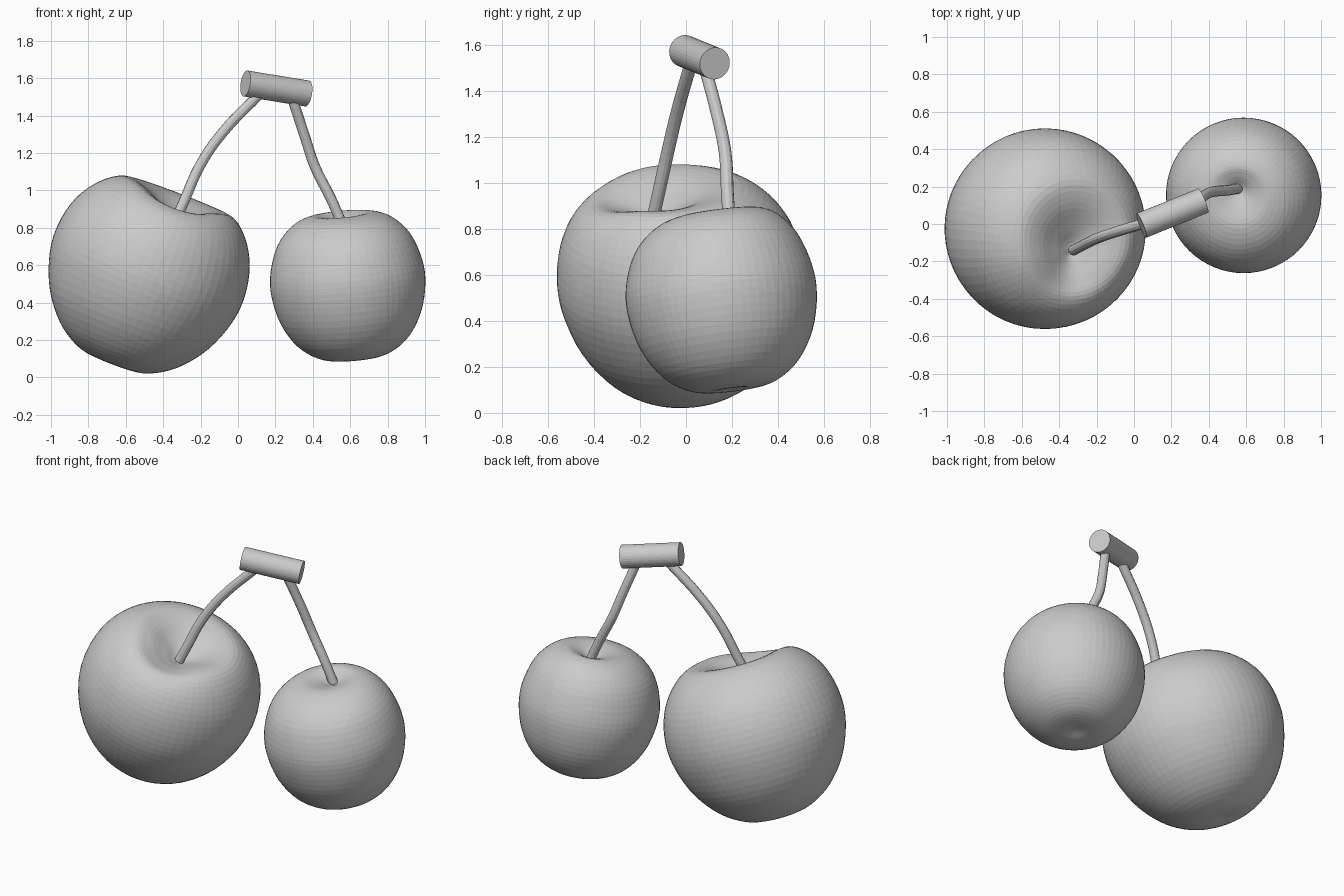
import bpy, bmesh, math
from mathutils import Vector, Matrix

if "Cube" in bpy.data.objects:
    bpy.data.objects.remove(bpy.data.objects["Cube"])


def smooth_path(pts, steps):
    # Catmull-Rom through the profile points
    p = [Vector(q) for q in pts]
    p = [Vector((-p[1].x, p[1].y))] + p + [Vector((-p[-2].x, p[-2].y))]
    out = []
    for i in range(1, len(p) - 2):
        a, b, c, d = p[i - 1:i + 3]
        for s in range(steps):
            t = s / steps
            out.append(0.5 * (2 * b + (c - a) * t + (2 * a - 5 * b + 4 * c - d) * t * t
                              + (3 * b - a - 3 * c + d) * t ** 3))
    return out + [p[-2]]


def cherry(name, centre, profile, tilt_x, tilt_y, shift, notch, segs=64):
    rings = smooth_path(profile, 4)
    rmax = max(r.x for r in rings)
    rot = Matrix.Rotation(math.radians(tilt_y), 3, 'Y') @ Matrix.Rotation(math.radians(tilt_x), 3, 'X')

    def place(r, z, a):
        x, y = r * math.cos(a), r * math.sin(a)
        if z > 0.1:
            # move the stem dimple off centre and dip the rim at the front
            f = (1 - r / rmax) ** 1.3
            x += shift[0] * f
            y += shift[1] * f
            front = max(0, -math.sin(a)) ** 3
            z -= notch * front * math.exp(-((r / rmax - 0.45) / 0.3) ** 2)
        return Vector(centre) + rot @ Vector((x, y, z))

    bm = bmesh.new()
    bottom = bm.verts.new(place(0, rings[0].y, 0))
    top = bm.verts.new(place(0, rings[-1].y, 0))
    loops = [[bm.verts.new(place(q.x, q.y, 2 * math.pi * k / segs)) for k in range(segs)]
             for q in rings[1:-1]]
    for k in range(segs):
        n = (k + 1) % segs
        bm.faces.new((bottom, loops[0][n], loops[0][k]))
        bm.faces.new((top, loops[-1][k], loops[-1][n]))
        for lo, hi in zip(loops, loops[1:]):
            bm.faces.new((lo[k], lo[n], hi[n], hi[k]))
    me = bpy.data.meshes.new(name)
    bm.to_mesh(me)
    bm.free()
    bpy.context.collection.objects.link(bpy.data.objects.new(name, me))


def stem(name, pts, radius):
    cu = bpy.data.curves.new(name, 'CURVE')
    cu.dimensions = '3D'
    cu.bevel_depth = radius
    cu.bevel_resolution = 4
    cu.resolution_u = 4
    cu.use_fill_caps = True
    sp = cu.splines.new('BEZIER')
    sp.bezier_points.add(len(pts) - 1)
    for bp, co in zip(sp.bezier_points, pts):
        bp.co = co
        bp.handle_left_type = bp.handle_right_type = 'AUTO'
    ob = bpy.data.objects.new(name, cu)
    bpy.context.collection.objects.link(ob)
    bpy.ops.object.select_all(action='DESELECT')
    ob.select_set(True)
    bpy.context.view_layer.objects.active = ob
    bpy.ops.object.convert(target='MESH')
    for poly in bpy.context.object.data.polygons:
        poly.use_smooth = False


# Fruit
cherry("large_cherry", (-0.498, -0.022, 0.535),
       [(0, -0.485), (0.1, -0.492), (0.21, -0.47), (0.34, -0.385), (0.453, -0.24), (0.522, -0.06),
        (0.535, 0.1), (0.5, 0.26), (0.42, 0.39), (0.315, 0.468), (0.21, 0.46), (0.1, 0.405), (0, 0.36)],
       3, 21, (0.04, -0.09), 0.06)
cherry("small_cherry", (0.588, 0.155, 0.497),
       [(0, -0.39), (0.1, -0.4), (0.2, -0.378), (0.3, -0.305), (0.377, -0.18), (0.413, -0.03),
        (0.407, 0.1), (0.357, 0.24), (0.27, 0.335), (0.17, 0.374), (0.09, 0.36), (0, 0.325)],
       7, -5, (0.0, 0.07), 0.0)

# Stems
stem("large_cherry_stem", [(-0.325, -0.14, 0.86), (-0.285, -0.12, 0.95), (-0.205, -0.08, 1.13),
                           (-0.09, -0.04, 1.3), (0.13, 0.025, 1.53)], 0.028)
stem("small_cherry_stem", [(0.56, 0.19, 0.81), (0.5, 0.18, 0.95), (0.41, 0.17, 1.13),
                           (0.36, 0.14, 1.28), (0.285, 0.08, 1.51)], 0.028)

# Twig joining the stems
a, b = Vector((0.04, -0.008, 1.572)), Vector((0.37, 0.125, 1.518))
bpy.ops.mesh.primitive_cylinder_add(vertices=32, radius=0.07, depth=(b - a).length, location=(a + b) / 2,
                                    rotation=(b - a).to_track_quat('Z', 'Y').to_euler())
bpy.context.object.name = "twig"
